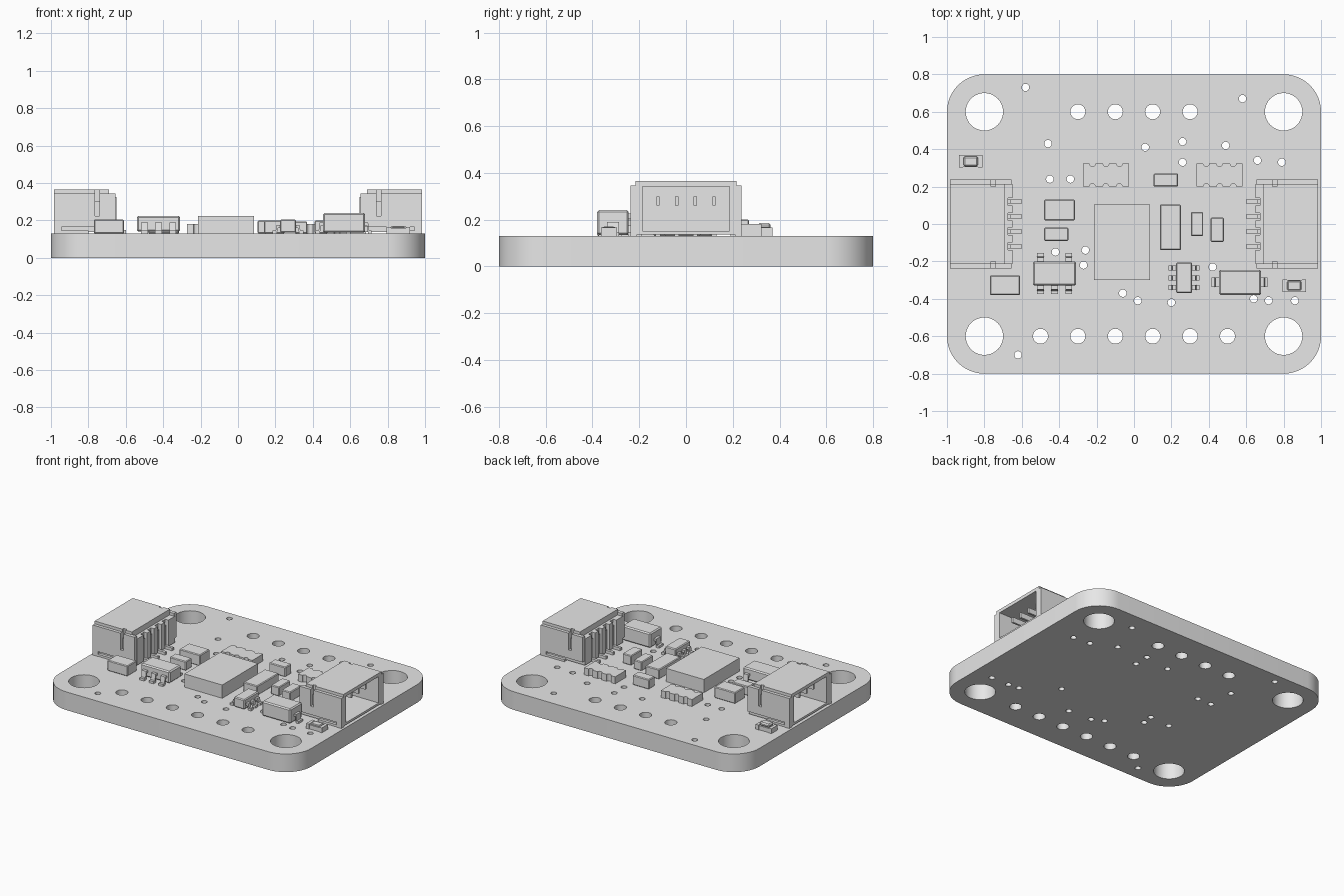
import bpy
import bmesh
import math
from mathutils import Vector, Matrix

default = bpy.data.objects.get("Cube")
if default:
    bpy.data.objects.remove(default, do_unlink=True)

TOP = 0.13  # upper face of the board

grey = bpy.data.materials.new("plain grey")
grey.use_nodes = True
grey.diffuse_color = (0.8, 0.8, 0.8, 1)
grey.node_tree.nodes["Principled BSDF"].inputs["Base Color"].default_value = grey.diffuse_color


def finish(bm, name):
    bmesh.ops.recalc_face_normals(bm, faces=bm.faces[:])
    mesh = bpy.data.meshes.new(name)
    bm.to_mesh(mesh)
    bm.free()
    mesh.materials.append(grey)
    obj = bpy.data.objects.new(name, mesh)
    bpy.context.collection.objects.link(obj)
    return obj


def add_box(bm, x, y, z):
    """Add a box given as three (low, high) ranges."""
    size = [b - a for a, b in (x, y, z)]
    mid = [(a + b) / 2 for a, b in (x, y, z)]
    bmesh.ops.create_cube(bm, size=1, matrix=Matrix.Translation(mid) @ Matrix.Diagonal((*size, 1)))


def box(name, x, y, z, bevel=0):
    bm = bmesh.new()
    add_box(bm, x, y, z)
    if bevel:
        bmesh.ops.bevel(bm, geom=bm.edges[:], offset=bevel, segments=1, affect='EDGES')
    return finish(bm, name)


def add_cylinder(bm, x, y, radius, sides):
    bmesh.ops.create_cone(bm, cap_ends=True, segments=sides, radius1=radius, radius2=radius,
                          depth=1, matrix=Matrix.Translation((x, y, TOP)))


def prism(name, profile, origin, direction, width):
    """Extrude a (distance, height) profile sideways, running along a direction."""
    d = Vector((*direction, 0))
    side = Vector((-d.y, d.x, 0)) * width
    bm = bmesh.new()
    verts = [bm.verts.new(Vector(origin) + d * u + Vector((0, 0, z)) - side / 2) for u, z in profile]
    face = bm.faces.new(verts)
    new = bmesh.ops.extrude_face_region(bm, geom=[face])["geom"]
    bmesh.ops.translate(bm, vec=side, verts=[v for v in new if isinstance(v, bmesh.types.BMVert)])
    return finish(bm, name)


def leg(name, x, y, direction, reach, height, width, t=0.016):
    """Gull-wing lead."""
    r, h = reach, height
    profile = [(-0.01, h), (r * 0.45, h), (r * 0.6, t), (r, t), (r, 0),
               (r * 0.42, 0), (r * 0.3, h - t), (-0.01, h - t)]
    return prism(name, profile, (x, y, TOP), direction, width)


def cut(obj, bm):
    """Subtract the cutter mesh and bake the result."""
    cutter = finish(bm, "cutter")
    cutter.hide_render = True
    mod = obj.modifiers.new("cut", 'BOOLEAN')
    mod.object, mod.solver = cutter, 'EXACT'
    graph = bpy.context.evaluated_depsgraph_get()
    mesh = bpy.data.meshes.new_from_object(obj.evaluated_get(graph))
    obj.modifiers.clear()
    obj.data = mesh
    bpy.data.objects.remove(cutter, do_unlink=True)


# Board with rounded corners
bm = bmesh.new()
outline = []
for i, (sx, sy) in enumerate([(1, 1), (-1, 1), (-1, -1), (1, -1)]):
    for k in range(13):
        a = math.radians(90 * i + 7.5 * k)
        outline.append(bm.verts.new((sx * 0.8 + 0.2 * math.cos(a), sy * 0.6 + 0.2 * math.sin(a), 0)))
base = bm.faces.new(outline)
up = bmesh.ops.extrude_face_region(bm, geom=[base])["geom"]
bmesh.ops.translate(bm, vec=(0, 0, TOP), verts=[v for v in up if isinstance(v, bmesh.types.BMVert)])
board = finish(bm, "board")

# Mounting holes, header holes and vias
holes = bmesh.new()
for sx in (-1, 1):
    for sy in (-1, 1):
        add_cylinder(holes, sx * 0.8, sy * 0.6, 0.1, 40)
for i in range(6):
    add_cylinder(holes, -0.5 + 0.2 * i, -0.6, 0.04, 24)
    if 0 < i < 5:
        add_cylinder(holes, -0.5 + 0.2 * i, 0.6, 0.04, 24)
vias = [(-.58, .73), (.58, .67), (-.46, .43), (.06, .41), (.26, .44), (.49, .42), (.26, .33),
        (.66, .34), (.79, .33), (-.45, .24), (-.34, .24), (-.42, -.15), (-.26, -.14),
        (-.27, -.22), (-.06, -.37), (.02, -.41), (.2, -.42), (.42, -.23), (.64, -.4),
        (.72, -.41), (.86, -.41), (-.62, -.7)]
for x, y in vias:
    add_cylinder(holes, x, y, 0.02, 16)
cut(board, holes)
bpy.context.view_layer.objects.active = board
board.select_set(True)
bpy.ops.object.shade_smooth_by_angle(angle=math.radians(30))
board.select_set(False)

# Plain block components: x range, y range, top
blocks = {
    "main_chip": ((-.215, .085), (-.3, .105), .225),
    "corner_capacitor": ((-.77, -.61), (-.38, -.275), .205),
    "large_capacitor": ((-.48, -.315), (.02, .13), .21),
    "small_capacitor": ((-.48, -.35), (-.09, -.02), .195),
    "rear_capacitor": ((.105, .235), (.2, .27), .2),
    "long_chip": ((.14, .25), (-.14, .105), .2),
    "inner_resistor": ((.305, .37), (-.065, .065), .195),
    "outer_resistor": ((.41, .48), (-.095, .035), .2),
}
for name, (x, y, top) in blocks.items():
    box(name, x, y, (TOP, top), 0 if name == "main_chip" else 0.005)

# Five-lead regulator
box("regulator_body", (-.54, -.31), (-.33, -.2), (TOP + .01, .225), 0.008)
for x in (-.5, -.425, -.35):
    leg("regulator_front_lead", x, -.33, (0, -1), .045, .06, .035)
    if x != -.425:
        leg("regulator_rear_lead", x, -.2, (0, 1), .045, .06, .035)

# Six-lead transistor
box("transistor_body", (.225, .31), (-.37, -.205), (TOP + .005, .205), 0.006)
for y in (-.235, -.288, -.34):
    leg("transistor_left_lead", .225, y, (-1, 0), .04, .045, .026)
    leg("transistor_right_lead", .31, y, (1, 0), .04, .045, .026)

# Diode with two flat leads
box("diode_body", (.455, .68), (-.38, -.245), (TOP + .005, .24), 0.008)
leg("diode_left_lead", .455, -.312, (-1, 0), .04, .06, .05)
leg("diode_right_lead", .68, -.312, (1, 0), .035, .06, .05)

# Resistor arrays with notched long edges
for cx in (-.15, .458):
    array = box("resistor_array", (cx - .123, cx + .123), (.2, .323), (TOP, .18))
    notches = bmesh.new()
    for x in (-.072, 0, .072):
        for y in (.2, .323):
            add_cylinder(notches, cx + x, y, 0.016, 12)
    cut(array, notches)

# Indicator lights: base, end terminals and lens
for cx, cy, top in ((.857, -.33, .17), (-.873, .335, .185)):
    box("light_base", (cx - .045, cx + .045), (cy - .03, cy + .03), (TOP, TOP + .03))
    for s in (-1, 1):
        box("light_terminal", sorted((cx + s * .04, cx + s * .062)), (cy - .034, cy + .034), (TOP, TOP + .035))
    box("light_lens", (cx - .038, cx + .038), (cy - .027, cy + .027), (TOP + .03, top), 0.008)

# Side-entry connectors, mirrored left and right
pins = (-.12, -.04, .04, .12)
for s in (-1, 1):
    def xr(a, b):
        return tuple(sorted((s * a, s * b)))

    shell = [(.985, .137), (.985, .365), (.69, .365), (.69, .325), (.65, .325), (.65, .137)]
    housing = prism("connector_housing", shell, (0, 0, 0), (s, 0), .43)
    cuts = bmesh.new()
    add_box(cuts, xr(.725, 1.1), (-.185, .185), (.152, .341))
    for y in pins:
        add_box(cuts, xr(.6, .675), (y - .02, y + .02), (.1, .5))
    for t in (-1, 1):
        add_box(cuts, xr(.74, .765), sorted((t * .2, t * .3)), (.3, .5))
    cut(housing, cuts)
    for t in (-1, 1):
        y = sorted((t * .21, t * .237))
        box("connector_side_front", xr(.765, .985), y, (.225, .345))
        box("connector_side_rear", xr(.655, .74), y, (.165, .345))
        box("connector_foot", xr(.945, .985), y, (TOP, .225))
        box("connector_side_skirt", xr(.74, .945), y, (.165, .225))
        box("connector_solder_tab", xr(.8, .95), sorted((t * .19, t * .235)), (TOP, .145))
    for y in pins:
        box("contact_pin", xr(.715, .93), (y - .007, y + .007), (.26, .298))
        box("contact_riser", xr(.66, .685), (y - .01, y + .01), (TOP, .29))
        box("contact_tail", xr(.6, .68), (y - .01, y + .01), (TOP, .15))
